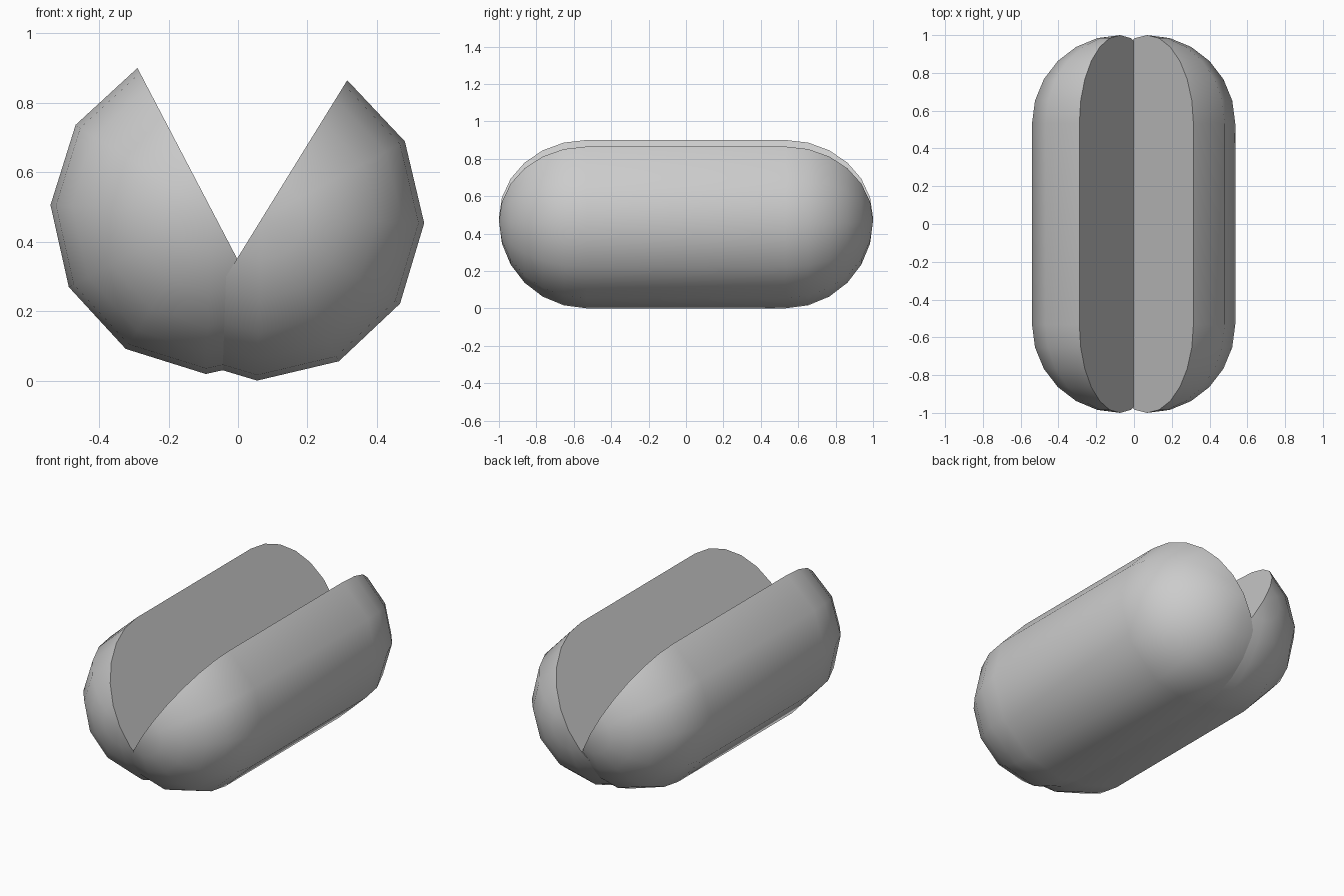
import bpy, bmesh
from math import sin, cos, radians

if "Cube" in bpy.data.objects:
    bpy.data.objects.remove(bpy.data.objects["Cube"])

R = 0.4673          # bun radius
HALF = 1.0 - R      # half length of the straight middle
SIDES = 6           # facets around each half
ARC = 6             # rings on each rounded end

# Capsule profile as (radius, y), pole to pole
arc = [(R * cos(radians(90 * i / ARC)), HALF + R * sin(radians(90 * i / ARC)))
       for i in range(ARC)]
profile = [(r, -y) for r, y in reversed(arc)] + arc


def bun_half(name, cx, cz, start, turn):
    """Half capsule swept 180 degrees about an axis along y, closed by a flat cut face."""
    bm = bmesh.new()
    front = bm.verts.new((cx, -1, cz))
    back = bm.verts.new((cx, 1, cz))
    rows = []
    for s in range(SIDES + 1):
        a = radians(start + turn * 180 * s / SIDES)
        rows.append([bm.verts.new((cx + r * cos(a), y, cz + r * sin(a)))
                     for r, y in profile])
    for p, q in zip(rows, rows[1:]):
        bm.faces.new((front, p[0], q[0]))
        bm.faces.new((back, q[-1], p[-1]))
        for i in range(len(p) - 1):
            bm.faces.new((p[i], p[i + 1], q[i + 1], q[i]))
    # Flat cut face
    bm.faces.new([front] + rows[0] + [back] + rows[-1][::-1])
    bmesh.ops.recalc_face_normals(bm, faces=bm.faces)
    mesh = bpy.data.meshes.new(name)
    bm.to_mesh(mesh)
    bm.free()
    ob = bpy.data.objects.new(name, mesh)
    bpy.context.collection.objects.link(ob)
    bpy.ops.object.select_all(action='DESELECT')
    ob.select_set(True)
    bpy.context.view_layer.objects.active = ob
    bpy.ops.object.shade_smooth_by_angle(angle=radians(40))
    return ob


# Two halves opened in a V, overlapping at the bottom
bun_half("bun_half_left", -0.073, 0.486, 117.6, 1)
bun_half("bun_half_right", 0.069, 0.4673, 58.3, -1)
